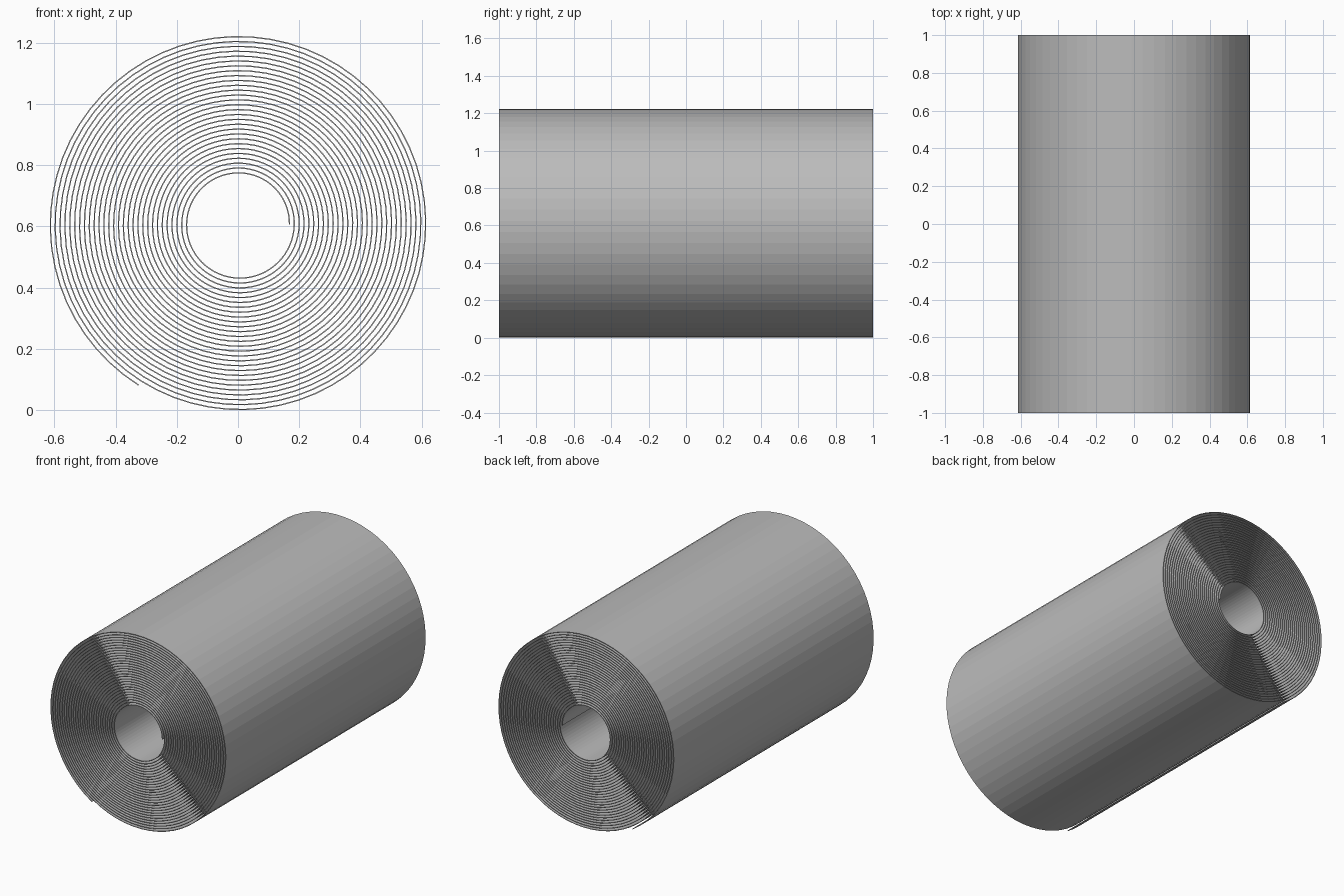
import bpy
import bmesh
from math import cos, sin, radians, tau

cube = bpy.data.objects.get("Cube")
if cube:
    bpy.data.objects.remove(cube, do_unlink=True)

INNER = 0.164        # radius where the sheet starts
PITCH = 0.0159       # growth per turn
TURNS = 28 + 238 / 360
SEGMENTS = 64        # flat facets per turn
THICK = 0.004
LENGTH = 2.0

# Plain grey sheet material
grey = bpy.data.materials.new("sheet_grey")
grey.use_nodes = True
colour = (0.5, 0.5, 0.5, 1)
grey.diffuse_color = colour
grey.node_tree.nodes["Principled BSDF"].inputs["Base Color"].default_value = colour


def spiral_points(offset):
    """Points of the winding, seen from the front."""
    count = round(TURNS * SEGMENTS)
    points = []
    for i in range(count + 1):
        turn = TURNS * i / count
        radius = INNER + PITCH * turn + offset
        points.append((radius * cos(tau * turn), radius * sin(tau * turn)))
    return points


# Rolled sheet: inner and outer walls of the winding, joined along both ends
inside = spiral_points(-THICK / 2)
outside = spiral_points(THICK / 2)
xs = [p[0] for p in outside]
zs = [p[1] for p in outside]
mid_x = (min(xs) + max(xs)) / 2
low_z = min(zs)

bm = bmesh.new()
rings = []
for a, b in zip(inside, outside):
    corners = [(a, -1), (b, -1), (b, 1), (a, 1)]
    rings.append([bm.verts.new((p[0] - mid_x, side * LENGTH / 2, p[1] - low_z))
                  for p, side in corners])
for r, s in zip(rings, rings[1:]):
    for k in range(4):
        n = (k + 1) % 4
        bm.faces.new((r[k], r[n], s[n], s[k]))
bm.faces.new(rings[0])
bm.faces.new(rings[-1][::-1])
bmesh.ops.recalc_face_normals(bm, faces=bm.faces)

mesh = bpy.data.meshes.new("rolled_sheet")
bm.to_mesh(mesh)
bm.free()
mesh.materials.append(grey)
roll = bpy.data.objects.new("rolled_sheet", mesh)
bpy.context.collection.objects.link(roll)
